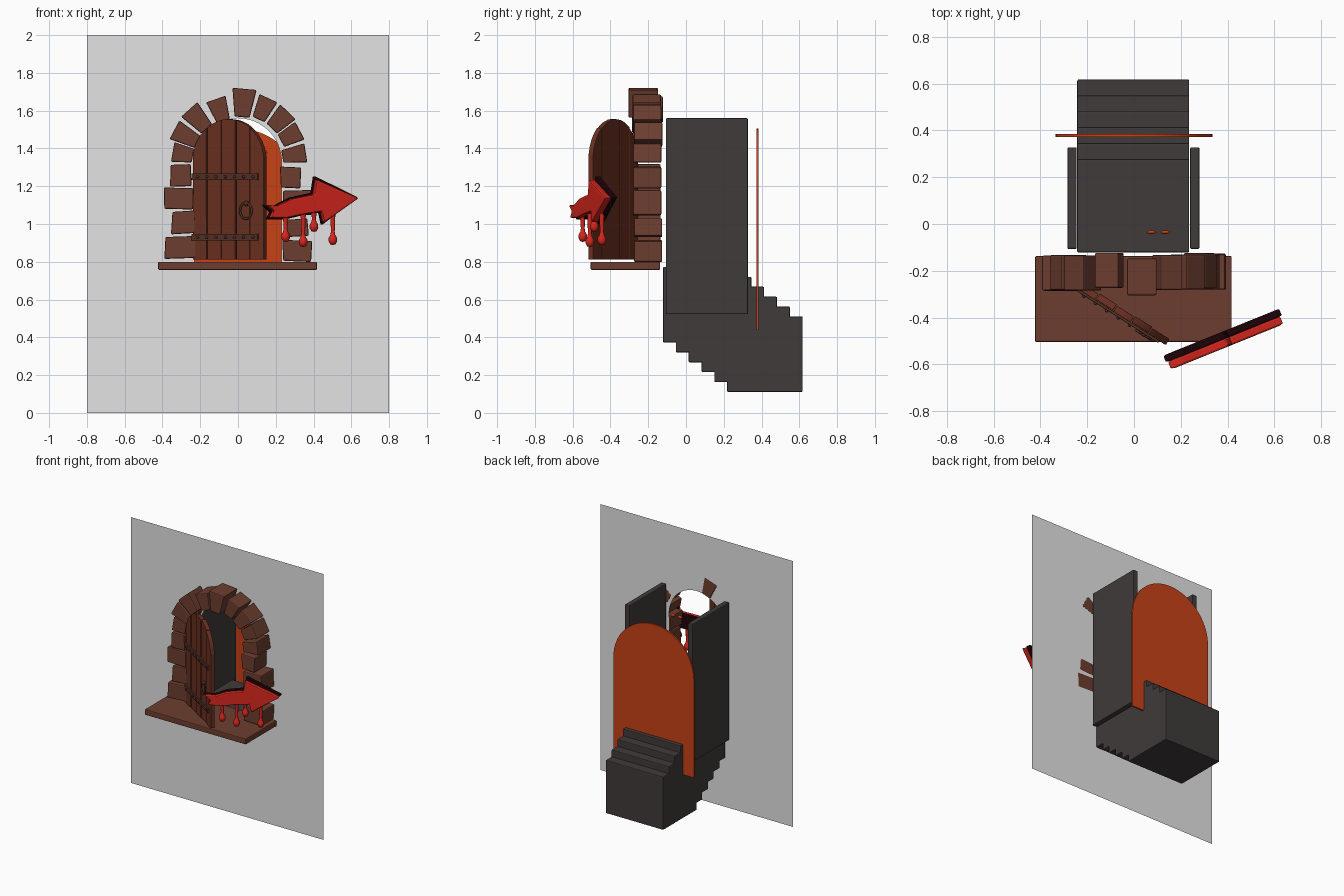
import bpy, bmesh, math
from math import sin, cos, pi, radians

if "Cube" in bpy.data.objects:
    bpy.data.objects.remove(bpy.data.objects["Cube"])


def mat(name, r, g, b):
    m = bpy.data.materials.new(name)
    m.diffuse_color = (r, g, b, 1)
    m.use_nodes = True
    m.node_tree.nodes["Principled BSDF"].inputs["Base Color"].default_value = m.diffuse_color
    return m


GREY = mat("wall grey", 0.77, 0.77, 0.77)
STONE = mat("stone brown", 0.150, 0.047, 0.029)
WOOD = mat("door wood", 0.145, 0.030, 0.015)
IRON = mat("iron brown", 0.085, 0.030, 0.019)
DARK = mat("passage dark", 0.051, 0.043, 0.043)
ORANGE = mat("glow orange", 0.58, 0.055, 0.008)
RED = mat("arrow red", 0.68, 0.020, 0.012)
BLACK = mat("arrow backing", 0.013, 0.001, 0.002)


def finish(name, bm, material, bevel=0.0, smooth=False):
    bmesh.ops.recalc_face_normals(bm, faces=bm.faces)
    me = bpy.data.meshes.new(name)
    bm.to_mesh(me)
    bm.free()
    me.materials.append(material)
    ob = bpy.data.objects.new(name, me)
    bpy.context.collection.objects.link(ob)
    if smooth:
        for p in me.polygons:
            p.use_smooth = True
    if bevel:
        mod = ob.modifiers.new("bevel", "BEVEL")
        mod.width = bevel
        mod.segments = 2
        mod.limit_method = "ANGLE"
    return ob


def prism(name, pts, y0, y1, material, bevel=0.0):
    """Outline in x,z extruded from y0 to y1."""
    bm = bmesh.new()
    f = bm.faces.new([bm.verts.new((x, y0, z)) for x, z in pts])
    ext = bmesh.ops.extrude_face_region(bm, geom=[f])
    vs = [g for g in ext["geom"] if isinstance(g, bmesh.types.BMVert)]
    bmesh.ops.translate(bm, verts=vs, vec=(0, y1 - y0, 0))
    return finish(name, bm, material, bevel)


def box(name, x0, x1, y0, y1, z0, z1, material, bevel=0.0):
    return prism(name, [(x0, z0), (x1, z0), (x1, z1), (x0, z1)], y0, y1, material, bevel)


def arch(half, bottom, spring, n=32):
    """Round-topped outline."""
    pts = [(-half, bottom), (half, bottom)]
    return pts + [(half * cos(pi * i / n), spring + half * sin(pi * i / n)) for i in range(n + 1)]


def ball(name, c, r, material, scale=(1, 1, 1)):
    bm = bmesh.new()
    bmesh.ops.create_uvsphere(bm, u_segments=14, v_segments=8, radius=r)
    bmesh.ops.scale(bm, verts=bm.verts, vec=scale)
    bmesh.ops.translate(bm, verts=bm.verts, vec=c)
    return finish(name, bm, material, smooth=True)


# Wall sheet with an arched opening
bm = bmesh.new()
for loop in ([(-0.8, 0), (0.8, 0), (0.8, 2), (-0.8, 2)], arch(0.23, 0.79, 1.33)):
    vs = [bm.verts.new((x, -0.128, z)) for x, z in loop]
    for i in range(len(vs)):
        bm.edges.new((vs[i - 1], vs[i]))
bmesh.ops.triangle_fill(bm, use_beauty=True, use_dissolve=False, edges=bm.edges[:], normal=(0, -1, 0))
finish("wall", bm, GREY)

# Door sill
box("sill", -0.423, 0.418, -0.505, -0.137, 0.757, 0.80, STONE, 0.006)

# Jamb stones: x0, x1, z0, z1, lean, back y
jambs = [(-0.39, -0.22, 0.815, 0.937, 0.006, -0.136), (-0.355, -0.228, 0.945, 1.072, 0.008, -0.134),
         (-0.39, -0.235, 1.08, 1.19, -0.003, -0.135), (-0.36, -0.25, 1.197, 1.317, 0.004, -0.134),
         (0.24, 0.393, 0.805, 0.91, -0.006, -0.126), (0.25, 0.367, 0.93, 1.03, 0.008, -0.126),
         (0.235, 0.39, 1.045, 1.18, 0.004, -0.131), (0.227, 0.335, 1.193, 1.299, -0.005, -0.131)]
for i, (x0, x1, z0, z1, k, back) in enumerate(jambs):
    prism(f"jamb_stone_{i}", [(x0, z0), (x1 + k, z0 + k), (x1, z1), (x0 + k, z1 - k)],
          back - 0.15, back, STONE, 0.007)

# Arch stones: angle, half angle, inner radius, outer radius, back y
stones = [(170, 8.6, 0.245, 0.355, -0.134), (152, 8.3, 0.245, 0.385, -0.133),
          (132, 8.6, 0.25, 0.39, -0.135), (109, 8.6, 0.24, 0.365, -0.123),
          (85, 9.2, 0.25, 0.402, -0.147), (65, 7.8, 0.26, 0.385, -0.132),
          (46, 8.5, 0.26, 0.385, -0.131), (28, 8.2, 0.26, 0.375, -0.125),
          (9, 8.0, 0.24, 0.367, -0.131)]
for i, (a, h, r0, r1, back) in enumerate(stones):
    pts = [(r * cos(radians(a + s)), 1.32 + r * sin(radians(a + s)))
           for r, s in ((r0, -h), (r1, -h), (r1, h), (r0, h))]
    depth = 0.158 if i == 4 else 0.15
    prism(f"arch_stone_{i}", pts, back - depth, back, STONE, 0.007)

# Open door: hinge frame, local x runs along the door, -y is its outside
parts = []
W, PL = 0.45, 0.09


def top(u):
    d = (u - W / 2) / (W / 2)
    return 1.33 + 0.225 * math.sqrt(max(0, 1 - d * d))


for i in range(5):
    u0, u1 = i * PL + 0.002, (i + 1) * PL - 0.002
    pts = [(u0, 0.812), (u1, 0.812)] + [(u1 + (u0 - u1) * j / 8, top(u1 + (u0 - u1) * j / 8)) for j in range(9)]
    y = 0.004 * (i % 2)
    parts.append(prism(f"door_plank_{i}", pts, y, y + 0.03, WOOD, 0.003))
for j, z in enumerate((0.93, 1.25)):
    parts.append(box(f"hinge_strap_{j}", 0, 0.415, -0.01, 0.002, z - 0.018, z + 0.018, IRON, 0.003))
    for i in range(7):
        parts.append(ball(f"rivet_{j}_{i}", (0.04 + 0.058 * i, -0.011, z), 0.008, IRON))

# Ring handle with its mount
bm = bmesh.new()
rings = []
for i in range(24):
    a = 2 * pi * i / 24
    rings.append([bm.verts.new(((0.036 + 0.006 * cos(b)) * cos(a), 0.006 * sin(b),
                                (0.042 + 0.006 * cos(b)) * sin(a)))
                  for b in (2 * pi * k / 8 for k in range(8))])
for i in range(24):
    for k in range(8):
        bm.faces.new((rings[i - 1][k - 1], rings[i][k - 1], rings[i][k], rings[i - 1][k]))
bmesh.ops.translate(bm, verts=bm.verts, vec=(0.345, -0.014, 1.07))
parts.append(finish("ring_handle", bm, IRON, smooth=True))
parts.append(ball("handle_mount", (0.345, -0.008, 1.108), 0.014, IRON))
for ob in parts:
    ob.location = (-0.242, -0.277, 0)
    ob.rotation_euler = (0, 0, radians(-32.5))

# Passage: side walls, descending steps and glowing end panel
box("left_passage_wall", -0.285, -0.245, -0.107, 0.328, 0.523, 1.56, DARK, 0.006)
box("right_passage_wall", 0.24, 0.28, -0.107, 0.328, 0.523, 1.56, DARK, 0.006)
for i in range(6):
    y, z = -0.122 + 0.068 * i, 0.373 - 0.0525 * i
    box(f"step_{i}", -0.243, 0.236, y, y + 0.4, z, z + 0.4, DARK, 0.006)
prism("glow_panel", arch(0.335, 0.44, 1.17), 0.373, 0.385, ORANGE)

# Peering eyes behind the door
for i, x in enumerate((0.075, 0.135)):
    ball(f"eye_{i}", (x, -0.035, 1.38), 0.021, ORANGE, (1, 0.35, 0.6))

# Arrow sign: red plate over a slightly larger dark backing
outline = [(0.14, 1.10), (0.20, 1.098), (0.28, 1.135), (0.392, 1.157), (0.405, 1.236), (0.628, 1.137),
           (0.445, 1.008), (0.432, 1.066), (0.34, 1.052), (0.25, 1.033), (0.16, 1.033), (0.18, 1.068)]
plate = [((x - 0.155) / 0.93, z) for x, z in outline]
backing = [(0.25 + (u - 0.25) * 1.03, 1.119 + (z - 1.117) * 1.14) for u, z in plate]
for ob in (prism("arrow_plate", plate, 0, 0.038, RED, 0.008),
           prism("arrow_backing", backing, 0.036, 0.068, BLACK, 0.006)):
    ob.location = (0.17, -0.618, 0)
    ob.rotation_euler = (0, 0, radians(22))

# Paint drips hanging under the arrow: x, drop z, string top z
for i, (x, z, zt) in enumerate(((0.252, 0.932, 1.04), (0.345, 0.905, 1.055),
                                (0.402, 0.985, 1.065), (0.502, 0.915, 1.06))):
    y = -0.582 + 0.405 * (x - 0.165)
    bm = bmesh.new()
    prof = [(0.0, -0.027), (0.014, -0.023), (0.023, -0.006), (0.022, 0.012), (0.013, 0.027),
            (0.010, 0.045), (0.013, zt - z - 0.02), (0.016, zt - z)]
    vs = [bm.verts.new((r, 0, h)) for r, h in prof]
    es = [bm.edges.new(p) for p in zip(vs, vs[1:])]
    bmesh.ops.spin(bm, geom=vs + es, cent=(0, 0, 0), axis=(0, 0, 1), angle=2 * pi, steps=12)
    bmesh.ops.remove_doubles(bm, verts=bm.verts, dist=0.0005)
    bmesh.ops.translate(bm, verts=bm.verts, vec=(x, y, z))
    finish(f"drip_{i}", bm, RED, smooth=True)
